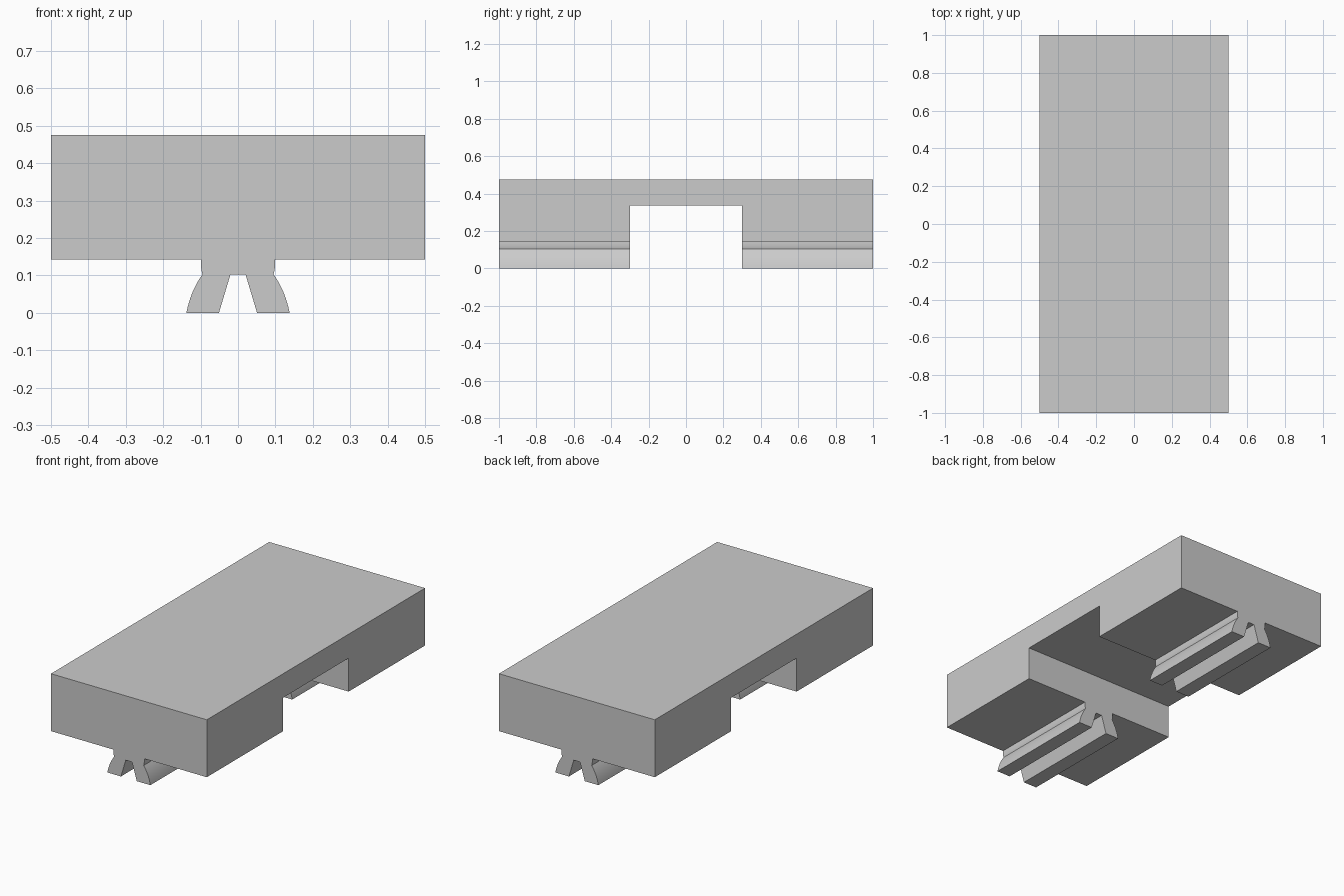
import bpy
import bmesh
from math import radians
from mathutils import Vector

cube = bpy.data.objects.get("Cube")
if cube:
    bpy.data.objects.remove(cube, do_unlink=True)

TOP, UNDERSIDE, NOTCH_TOP = 0.476, 0.143, 0.337
HALF_WIDTH, HALF_LENGTH, NOTCH_HALF = 0.5, 1.0, 0.3

grey = bpy.data.materials.new("plain grey")
grey.use_nodes = True
colour = (0.6, 0.6, 0.6, 1.0)
grey.diffuse_color = colour
grey.node_tree.nodes["Principled BSDF"].inputs["Base Color"].default_value = colour


def extrude_profile(name, points, half_length):
    """Extrude an (x, z) outline along y, centred on the origin."""
    bm = bmesh.new()
    face = bm.faces.new([bm.verts.new((x, -half_length, z)) for x, z in points])
    result = bmesh.ops.extrude_face_region(bm, geom=[face])
    moved = [v for v in result["geom"] if isinstance(v, bmesh.types.BMVert)]
    bmesh.ops.translate(bm, vec=(0, 2 * half_length, 0), verts=moved)
    bmesh.ops.recalc_face_normals(bm, faces=bm.faces)
    mesh = bpy.data.meshes.new(name)
    bm.to_mesh(mesh)
    bm.free()
    mesh.materials.append(grey)
    obj = bpy.data.objects.new(name, mesh)
    bpy.context.collection.objects.link(obj)
    return obj


def bow(start, middle, end, steps=8):
    """Gentle curve from start to end, pulled towards middle."""
    a, b, c = Vector(start), Vector(middle), Vector(end)
    return [tuple(a.lerp(b, i / steps).lerp(b.lerp(c, i / steps), i / steps))
            for i in range(steps + 1)]


# Half outline: block side, clip neck, flared foot and tapered slot
neck = bow((0.099, UNDERSIDE), (0.1, 0.118), (0.095, 0.103))
foot = bow((0.095, 0.103), (0.127, 0.058), (0.138, 0))
half = [(HALF_WIDTH, TOP), (HALF_WIDTH, UNDERSIDE), *neck, *foot[1:],
        (0.051, 0), (0.02, 0.103)]
outline = half + [(-x, z) for x, z in reversed(half)]
block = extrude_profile("block_with_clips", outline, HALF_LENGTH)

# Cross notch that separates the front and back clips
notch = extrude_profile("notch_cutter",
                        [(-1, -1), (1, -1), (1, NOTCH_TOP), (-1, NOTCH_TOP)],
                        NOTCH_HALF)
notch.hide_render = True
cut = block.modifiers.new("notch", 'BOOLEAN')
cut.operation = 'DIFFERENCE'
cut.solver = 'EXACT'
cut.object = notch

bpy.ops.object.select_all(action='DESELECT')
block.select_set(True)
bpy.context.view_layer.objects.active = block
bpy.ops.object.modifier_apply(modifier=cut.name)
bpy.data.objects.remove(notch, do_unlink=True)

# Smooth the curved clip sides, keep the corners crisp
bpy.ops.object.shade_smooth_by_angle(angle=radians(20))
